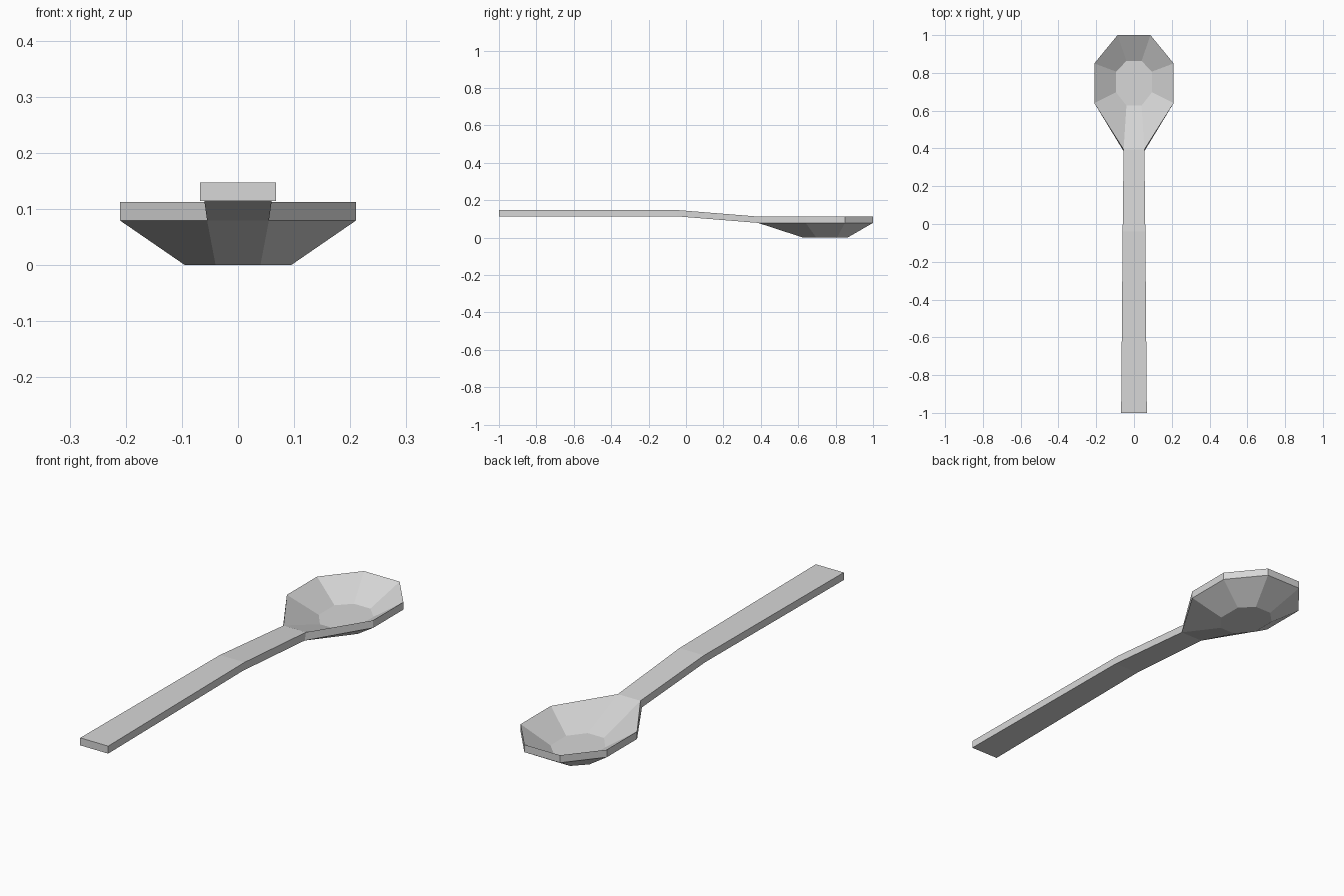
import bpy
import bmesh
from mathutils import Vector

cube = bpy.data.objects.get("Cube")
if cube:
    bpy.data.objects.remove(cube, do_unlink=True)

THICK = 0.033

# One flat grey metal
metal = bpy.data.materials.new("grey_metal")
metal.use_nodes = True
color = (0.68, 0.68, 0.68, 1)
metal.diffuse_color = color
metal.node_tree.nodes["Principled BSDF"].inputs["Base Color"].default_value = color

bm = bmesh.new()


def pair(half_width, y, z):
    """Mirrored left and right vertices."""
    return [bm.verts.new((s * half_width, y, z)) for s in (1, -1)]


def ring(pairs):
    """Closed loop: up the left side, back down the right side."""
    return [p[0] for p in pairs] + [p[1] for p in reversed(pairs)]


# Upper surface of the handle, from its end to the neck
handle = [pair(0.068, -1.0, 0.147), pair(0.06, -0.04, 0.147), pair(0.055, 0.395, 0.112)]
for a, b in zip(handle, handle[1:]):
    bm.faces.new((a[1], a[0], b[0], b[1]))

# Upper surface of the bowl: rim, sloping sides and flat floor
rim = ring([handle[-1]] + [pair(w, y, 0.112) for w, y in
                           ((0.21, 0.64), (0.21, 0.85), (0.087, 1.0))])
floor = ring([pair(w, y, THICK) for w, y in
              ((0.04, 0.627), (0.095, 0.697), (0.095, 0.807), (0.04, 0.863))])
for i in range(len(rim)):
    j = (i + 1) % len(rim)
    bm.faces.new((rim[i], rim[j], floor[j], floor[i]))
bm.faces.new(floor)

# Thicken the whole sheet downwards into a closed solid
top_faces = bm.faces[:]
result = bmesh.ops.extrude_face_region(bm, geom=top_faces, use_keep_orig=True)
lower = [v for v in result["geom"] if isinstance(v, bmesh.types.BMVert)]
bmesh.ops.translate(bm, verts=lower, vec=Vector((0, 0, -THICK)))

# The underside bends slightly nearer the handle end
for v in lower:
    if -0.5 < v.co.y < 0.5:
        v.co.y -= 0.01
bmesh.ops.recalc_face_normals(bm, faces=bm.faces[:])

mesh = bpy.data.meshes.new("spoon")
bm.to_mesh(mesh)
bm.free()
mesh.materials.append(metal)
spoon = bpy.data.objects.new("spoon", mesh)
bpy.context.collection.objects.link(spoon)
